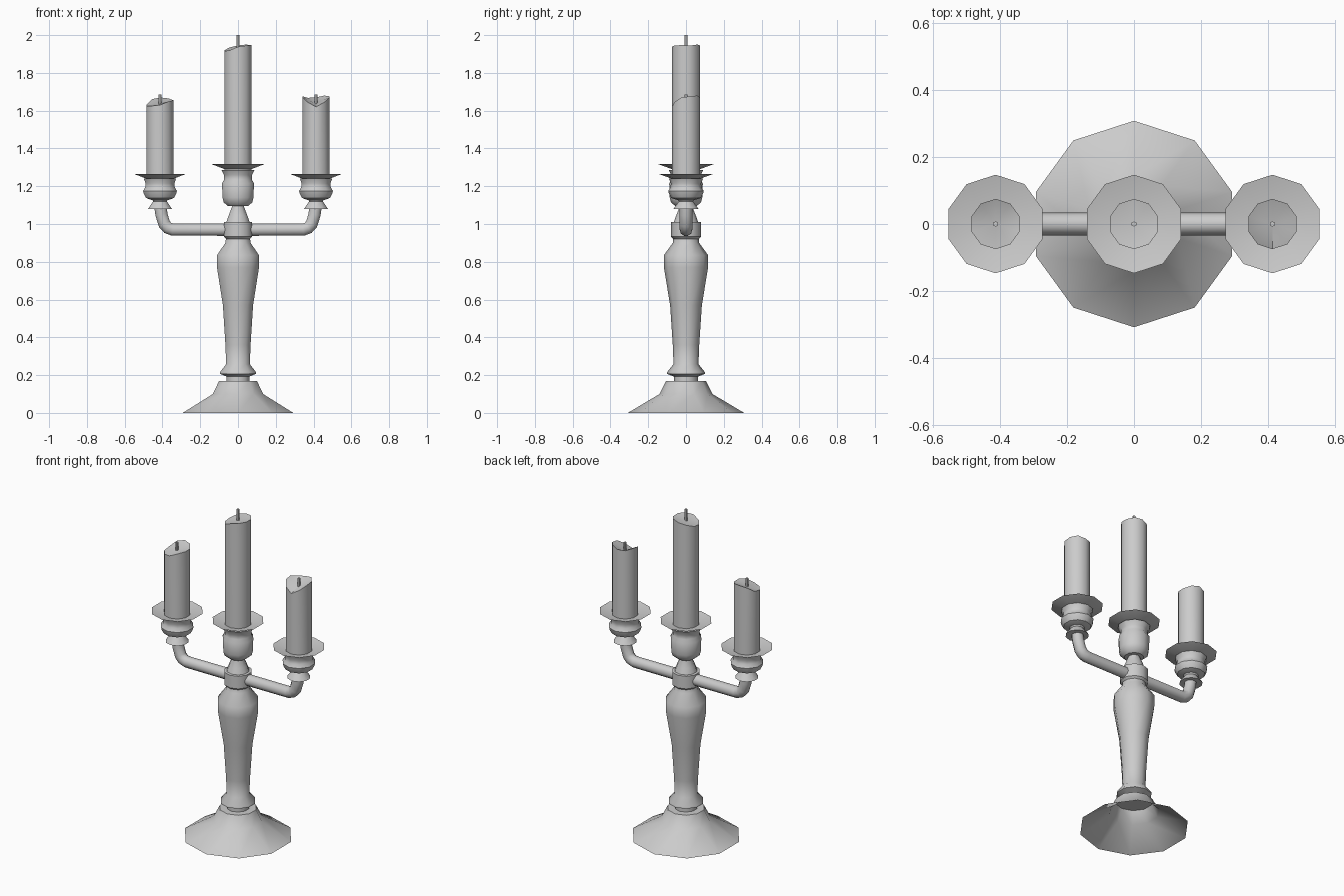
import bpy, bmesh, math

if "Cube" in bpy.data.objects:
    bpy.data.objects.remove(bpy.data.objects["Cube"])

SIDES = 10
ARM_X = 0.413


def ring_angle(i, n=SIDES):
    return math.pi / 2 + 2 * math.pi * i / n


def finish(bm, name, loc=(0, 0, 0)):
    bmesh.ops.recalc_face_normals(bm, faces=bm.faces)
    mesh = bpy.data.meshes.new(name)
    bm.to_mesh(mesh)
    bm.free()
    ob = bpy.data.objects.new(name, mesh)
    bpy.context.collection.objects.link(ob)
    ob.location = loc
    bpy.ops.object.select_all(action='DESELECT')
    ob.select_set(True)
    bpy.context.view_layer.objects.active = ob
    bpy.ops.object.shade_smooth_by_angle(angle=math.radians(40))
    return ob


def skin(bm, rings):
    for a, b in zip(rings, rings[1:]):
        n = len(a)
        for i in range(n):
            j = (i + 1) % n
            bm.faces.new((a[i], a[j], b[j], b[i]))


def lathe(name, profile, x=0, n=SIDES, cap_bottom=True, cap_top=True):
    """Turn a (radius, height) profile around the vertical axis."""
    bm = bmesh.new()
    rings = [[bm.verts.new((r * math.cos(ring_angle(i, n)), r * math.sin(ring_angle(i, n)), z))
              for i in range(n)] for r, z in profile]
    skin(bm, rings)
    if cap_bottom:
        bm.faces.new(rings[0])
    if cap_top:
        bm.faces.new(rings[-1])
    return finish(bm, name, (x, 0, 0))


def candle(name, x, bottom, heights, middle, wick_top):
    """Candle with an uneven melted rim, plus its wick."""
    bm = bmesh.new()
    low, high = [], []
    for i, h in enumerate(heights):
        px, py = 0.075 * math.cos(ring_angle(i)), 0.075 * math.sin(ring_angle(i))
        low.append(bm.verts.new((px, py, bottom)))
        high.append(bm.verts.new((px, py, h)))
    skin(bm, [low, high])
    bm.faces.new(low)
    centre = bm.verts.new((0, 0, middle))
    for i in range(SIDES):
        bm.faces.new((high[i], high[(i + 1) % SIDES], centre))
    finish(bm, name, (x, 0, 0))
    lathe(name + "_wick", [(0.008, middle - 0.01), (0.008, wick_top)], x, 6)


def dish(name, x, z):
    """Flared drip pan, rim at height z."""
    lathe(name, [(0.065, z - 0.03), (0.147, z), (0.07, z - 0.018)], x)


# Hollow foot
lathe("base", [(0.308, 0), (0.14, 0.1), (0.105, 0.17), (0.063, 0.17)], cap_bottom=False, cap_top=False)

# Turned stem with lower flange
lathe("stem", [(0.063, 0.168), (0.063, 0.192), (0.1, 0.207), (0.1, 0.216), (0.066, 0.258),
               (0.07, 0.36), (0.084, 0.57), (0.117, 0.77), (0.117, 0.835),
               (0.07, 0.9), (0.066, 0.935)])

# Collar where the arms meet, and the neck above
lathe("collar", [(0.066, 0.92), (0.079, 0.933), (0.079, 1.01), (0.058, 1.012)])
lathe("neck", [(0.068, 1.0), (0.052, 1.045), (0.03, 1.1), (0.03, 1.12)])

# Centre cup, dish and candle
lathe("centre_cup", [(0.055, 1.094), (0.08, 1.115), (0.086, 1.14), (0.089, 1.215),
                     (0.077, 1.235), (0.078, 1.26), (0.092, 1.287)])
dish("centre_dish", 0, 1.317)
candle("centre_candle", 0, 1.27,
       [1.945, 1.935, 1.92, 1.915, 1.92, 1.938, 1.945, 1.947, 1.945, 1.95], 1.93, 2.0)

rims = {
    -1: [1.67, 1.66, 1.632, 1.625, 1.625, 1.63, 1.648, 1.655, 1.655, 1.665],
    1: [1.67, 1.668, 1.676, 1.67, 1.645, 1.62, 1.645, 1.67, 1.676, 1.68],
}
for s, side in ((-1, "left"), (1, "right")):
    x = s * ARM_X
    # Curved arm
    data = bpy.data.curves.new(side + "_arm", 'CURVE')
    data.dimensions = '3D'
    data.bevel_depth = 0.034
    data.bevel_resolution = 3
    data.use_fill_caps = True
    path = [(0.03, 0.97), (0.345, 0.97), (0.372, 0.98), (0.39, 1.0), (0.405, 1.05), (0.412, 1.1)]
    sp = data.splines.new('POLY')
    sp.points.add(len(path) - 1)
    for p, (px, pz) in zip(sp.points, path):
        p.co = (s * px, 0, pz, 1)
    arm = bpy.data.objects.new(side + "_arm", data)
    bpy.context.collection.objects.link(arm)
    # Skirt, cup, dish and candle
    lathe(side + "_skirt", [(0.034, 1.082), (0.066, 1.08), (0.038, 1.12), (0.05, 1.138)], x)
    lathe(side + "_cup", [(0.05, 1.128), (0.078, 1.138), (0.09, 1.16), (0.094, 1.175), (0.082, 1.195),
                          (0.08, 1.215), (0.09, 1.24)], x)
    dish(side + "_dish", x, 1.266)
    candle(side + "_candle", x, 1.22, rims[s], 1.637, 1.686)
